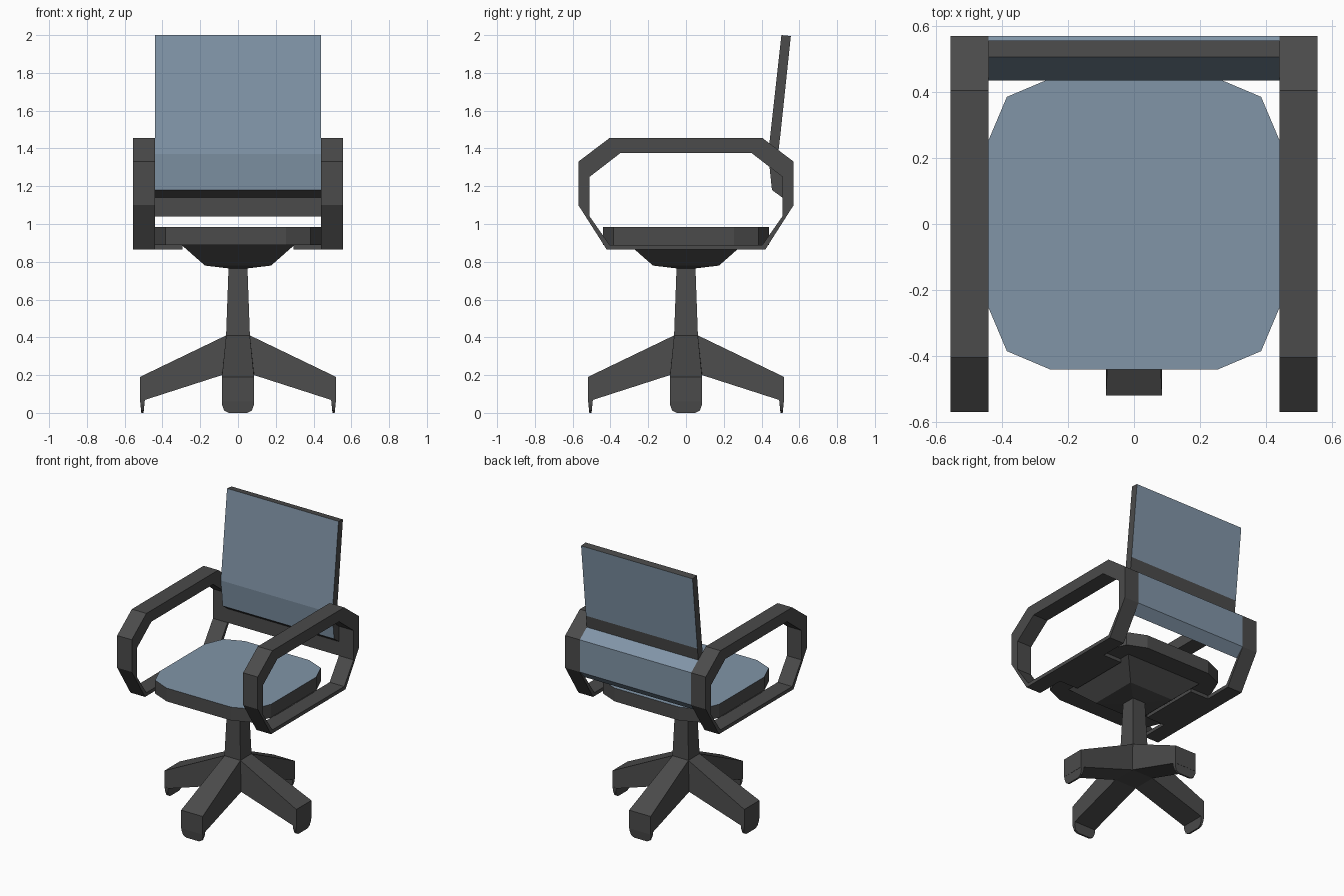
import bpy, bmesh, math

if "Cube" in bpy.data.objects:
    bpy.data.objects.remove(bpy.data.objects["Cube"])


def material(name, rgb):
    m = bpy.data.materials.new(name)
    m.diffuse_color = (*rgb, 1)
    m.use_nodes = True
    m.node_tree.nodes["Principled BSDF"].inputs["Base Color"].default_value = m.diffuse_color
    return m


DARK = material("dark_plastic", (0.07, 0.07, 0.07))
BLUE = material("blue_fabric", (0.22, 0.30, 0.39))


def loft(name, rings, closed=False, blue_sides=(), blue_end=False):
    """Skin a list of equal-length rings; closed joins last ring to first."""
    bm = bmesh.new()
    vs = [[bm.verts.new(p) for p in r] for r in rings]
    n = len(rings[0])
    pairs = list(zip(vs, vs[1:])) + ([(vs[-1], vs[0])] if closed else [])
    for a, b in pairs:
        for i in range(n):
            j = (i + 1) % n
            f = bm.faces.new((a[i], a[j], b[j], b[i]))
            f.material_index = int(i in blue_sides)
    if not closed:
        bm.faces.new(vs[0])
        bm.faces.new(vs[-1]).material_index = int(blue_end)
    bmesh.ops.recalc_face_normals(bm, faces=bm.faces)
    me = bpy.data.meshes.new(name)
    bm.to_mesh(me)
    bm.free()
    me.materials.append(DARK)
    me.materials.append(BLUE)
    ob = bpy.data.objects.new(name, me)
    bpy.context.collection.objects.link(ob)
    return ob


def square(h, z):
    return [(-h, -h, z), (h, -h, z), (h, h, z), (-h, h, z)]


def mirror_x(ob):
    ob.modifiers.new("mirror", "MIRROR").use_axis[0] = True


# Seat cushion: square with two-step cut corners, fabric on top
quarter = [(0.44, 0.255), (0.385, 0.385), (0.255, 0.44)]
outline = (quarter + [(-x, y) for x, y in quarter[::-1]]
           + [(-x, -y) for x, y in quarter] + [(x, -y) for x, y in quarter[::-1]])
loft("seat", [[(x, y, z) for x, y in outline] for z in (0.89, 0.985)], blue_end=True)

# Tapered housing under the seat, gas column and base hub
loft("seat_housing", [square(0.05, 0.765), square(0.175, 0.78), square(0.30, 0.89)])
loft("column", [square(0.063, 0.41), square(0.05, 0.77)])
loft("base_hub", [square(0.085, 0.20), square(0.063, 0.41)])

# Four legs with thin rounded feet
foot = [(0.085, 0.075), (0.085, 0.045), (0.074, 0.013), (0.05, 0.0)]
foot += [(-x, z) for x, z in foot[::-1]]
for k, side in enumerate(("right", "back", "left", "front")):
    leg = loft(side + "_leg", [
        [(0.063, -0.063, 0.41), (0.063, 0.063, 0.41), (0.085, 0.085, 0.20), (0.085, -0.085, 0.20)],
        [(0.52, -0.085, 0.19), (0.52, 0.085, 0.19), (0.52, 0.085, 0.06), (0.52, -0.085, 0.06)]])
    tip = loft(side + "_foot", [
        [(0.506 + s * (0.006 + 0.1 * z), t, z) for t, z in foot] for s in (-1, 1)])
    for ob in (leg, tip):
        ob.rotation_euler.z = k * math.pi / 2

# Armrest loops: outer and inner outline in (y, z), mirrored front to back
outer = [(0.405, 1.455), (0.57, 1.33), (0.57, 1.10), (0.42, 0.865)]
inner = [(0.348, 1.375), (0.51, 1.25), (0.51, 1.04), (0.405, 0.89)]
outer += [(-y, z) for y, z in outer[::-1]]
inner += [(-y, z) for y, z in inner[::-1]]
mirror_x(loft("armrests", [
    [(0.44, *o), (0.555, *o), (0.555, *i), (0.44, *i)] for o, i in zip(outer, inner)],
    closed=True))

# Brackets joining the armrests to the seat underside
mirror_x(loft("arm_brackets", [
    [(x, -0.22, 0.865), (x, 0.22, 0.865), (x, 0.22, 0.892), (x, -0.22, 0.892)]
    for x in (0.295, 0.445)]))

# Backrest with lower rear shell, one profile in (y, z) across the width
profile = [(0.505, 2.0), (0.555, 1.995), (0.50, 1.475), (0.49, 1.39), (0.57, 1.33),
           (0.57, 1.10), (0.51, 1.04), (0.51, 1.14), (0.455, 1.18), (0.435, 1.37)]
loft("backrest", [[(x, y, z) for y, z in profile] for x in (-0.44, 0.44)],
     blue_sides=(1, 3, 4, 5, 8, 9))
